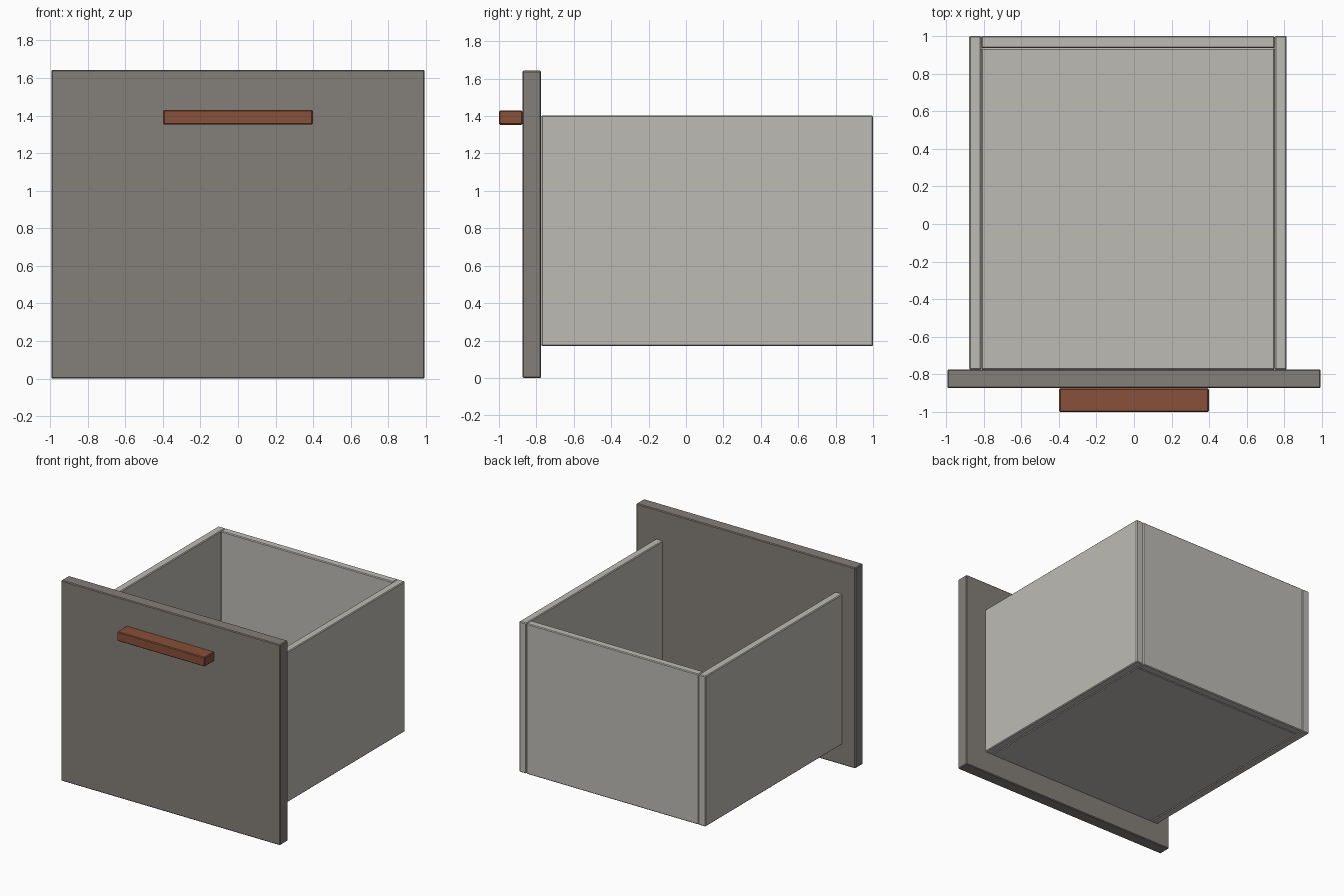
import bpy

default = bpy.data.objects.get("Cube")
if default:
    bpy.data.objects.remove(default, do_unlink=True)


def material(name, rgb):
    mat = bpy.data.materials.new(name)
    mat.use_nodes = True
    color = (*rgb, 1.0)
    mat.diffuse_color = color
    mat.node_tree.nodes["Principled BSDF"].inputs["Base Color"].default_value = color
    return mat


def board(name, low, high, mat, bevel=0.006):
    """Box between two corners with a fine chamfer on every edge."""
    center = [(a + b) / 2 for a, b in zip(low, high)]
    bpy.ops.mesh.primitive_cube_add(size=1, location=center)
    obj = bpy.context.object
    obj.name = name
    obj.scale = [b - a for a, b in zip(low, high)]
    bpy.ops.object.transform_apply(location=False, rotation=False, scale=True)
    obj.data.materials.append(mat)
    mod = obj.modifiers.new("chamfer", 'BEVEL')
    mod.width = bevel
    mod.segments = 1
    return obj


pale = material("pale grey board", (0.515, 0.497, 0.462))
taupe = material("taupe front", (0.231, 0.209, 0.188))
brown = material("red brown wood", (0.25, 0.08, 0.042))

# Main dimensions
LEFT, RIGHT = 0.813, -0.877
BACK, FRONT = 1.0, -0.774
BOTTOM, TOP = 0.17, 1.403
T = 0.064

# Drawer box: two sides, back and floor, open at the front
board("left_side", (LEFT - T, FRONT, BOTTOM), (LEFT, BACK, TOP), pale)
board("right_side", (RIGHT, FRONT, BOTTOM), (RIGHT + T, BACK, TOP), pale)
board("back_board", (RIGHT + T, BACK - T, BOTTOM), (LEFT - T, BACK, TOP), pale)
board("floor_board", (RIGHT + T, FRONT, BOTTOM), (LEFT - T, BACK - T, BOTTOM + T), pale)

# Front panel and its bar handle
board("front_panel", (-0.993, -0.874, 0), (0.993, FRONT, 1.643), taupe)
board("bar_handle", (-0.398, -1.0, 1.353), (0.398, -0.874, 1.43), brown)
